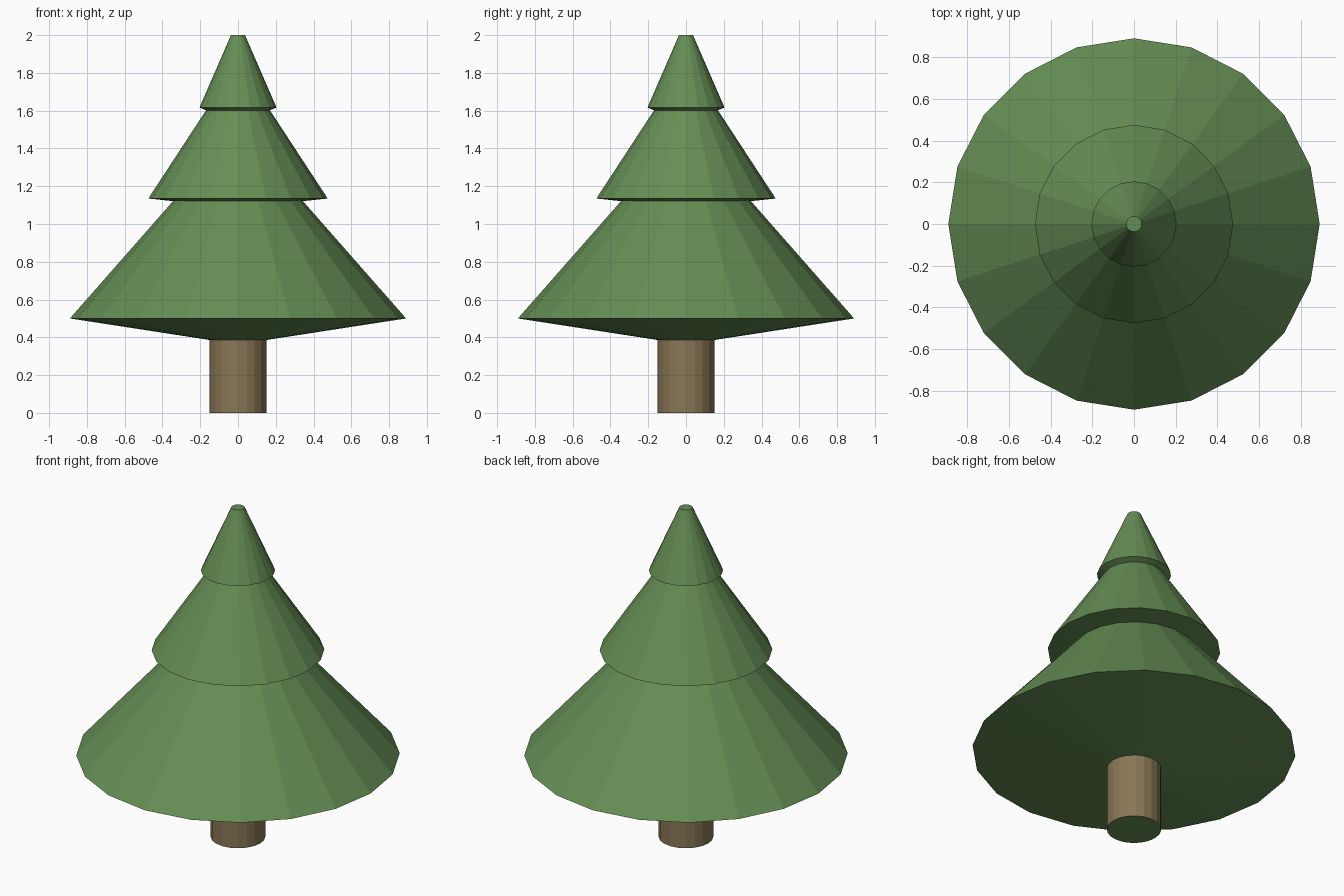
import bpy, bmesh, math

if "Cube" in bpy.data.objects:
    bpy.data.objects.remove(bpy.data.objects["Cube"])

SIDES = 20


def material(name, rgb):
    m = bpy.data.materials.new(name)
    m.diffuse_color = (*rgb, 1)
    m.use_nodes = True
    m.node_tree.nodes["Principled BSDF"].inputs["Base Color"].default_value = m.diffuse_color
    return m


GREEN = material("needle_green", (0.13, 0.27, 0.09))
BROWN = material("bark_brown", (0.25, 0.185, 0.09))


def lathe(name, profile, mats, cap_bottom=False, cap_top=False, cap_mat=0):
    """Revolve (radius, z) points into a flat-shaded 20-sided surface."""
    bm = bmesh.new()
    rings = []
    for r, z in profile:
        rings.append([bm.verts.new((r * math.cos(2 * math.pi * i / SIDES),
                                    r * math.sin(2 * math.pi * i / SIDES), z))
                      for i in range(SIDES)])
    for a, b in zip(rings, rings[1:]):
        for i in range(SIDES):
            j = (i + 1) % SIDES
            bm.faces.new((a[i], a[j], b[j], b[i]))
    if cap_bottom:
        bm.faces.new(rings[0][::-1]).material_index = cap_mat
    if cap_top:
        bm.faces.new(rings[-1]).material_index = cap_mat
    me = bpy.data.meshes.new(name)
    bm.to_mesh(me)
    bm.free()
    for m in mats:
        me.materials.append(m)
    ob = bpy.data.objects.new(name, me)
    bpy.context.collection.objects.link(ob)
    return ob


# Trunk, with a green underside
lathe("trunk", [(0.15, 0), (0.15, 0.386)], [BROWN, GREEN],
      cap_bottom=True, cap_mat=1)

# Foliage: three stacked skirts in one continuous profile
lathe("foliage", [(0.15, 0.386), (0.89, 0.50),
                  (0.344, 1.121), (0.475, 1.135),
                  (0.169, 1.602), (0.204, 1.617),
                  (0.037, 2.0)], [GREEN], cap_top=True)
